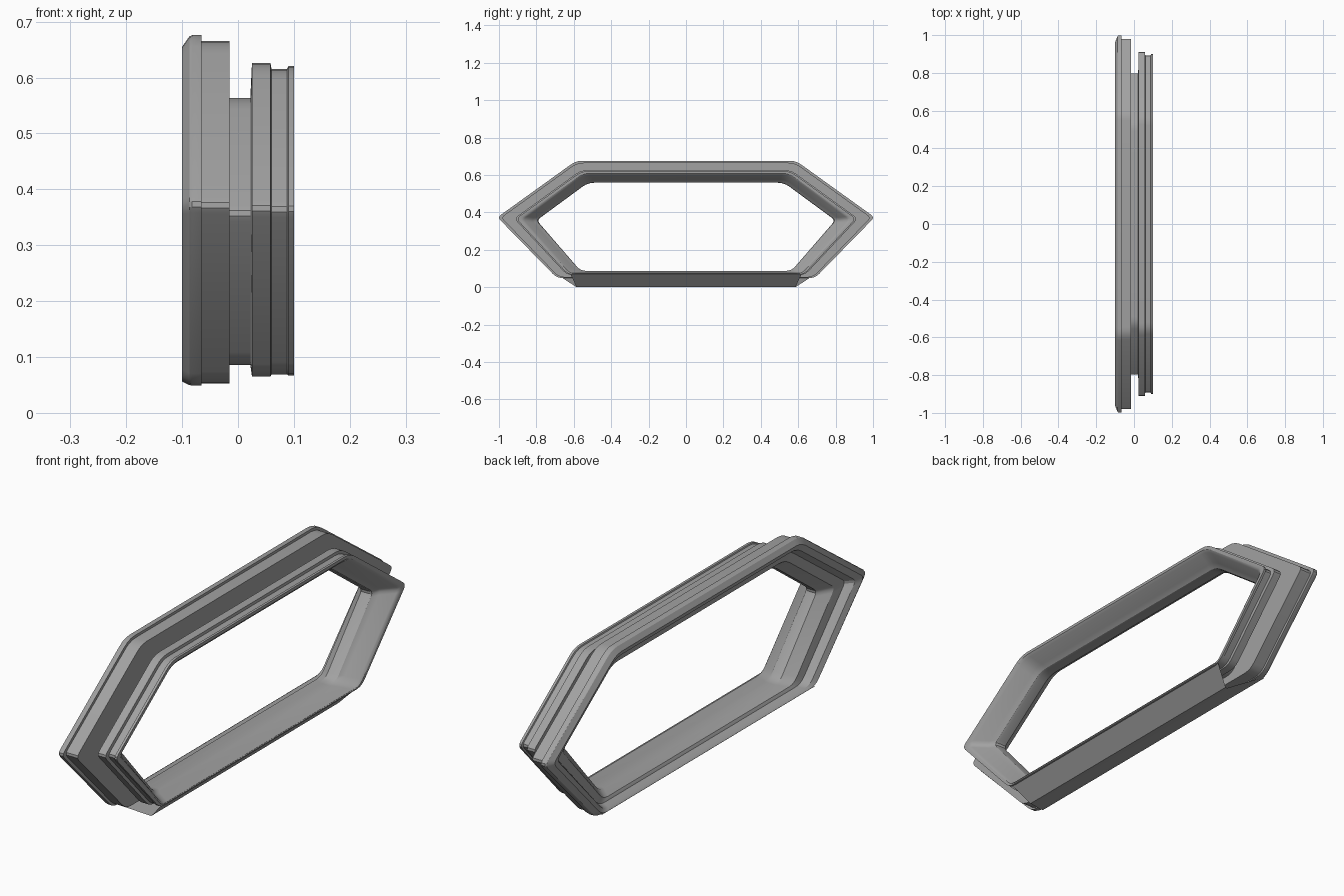
import bpy
from mathutils import Vector

if "Cube" in bpy.data.objects:
    bpy.data.objects.remove(bpy.data.objects["Cube"])

# Hexagon corners (y, z) on the +y side: outer edge, inner edge, rounding length
CORNERS = [((0.588, 0.676), (0.525, 0.560), 0.035),
           ((1.008, 0.374), (0.80, 0.358), 0.022),
           ((0.69, 0.049), (0.565, 0.087), 0.03)]
# Frame cross-section (x, t): t = 0 is the outer edge, t = 1 the inner edge
PROFILE = [(-0.10, 0.18), (-0.087, 0.02), (-0.082, 0.0), (-0.065, 0.0), (-0.065, 0.09),
           (-0.015, 0.09), (-0.015, 0.97), (0.022, 0.97), (0.025, 0.43), (0.058, 0.43),
           (0.060, 0.52), (0.088, 0.52), (0.090, 0.48), (0.10, 0.48), (0.10, 0.58),
           (0.093, 0.66), (0.045, 0.86), (0.030, 0.99), (0.020, 1.01),
           (-0.015, 1.01), (-0.022, 0.96), (-0.055, 0.75), (-0.062, 0.48), (-0.09, 0.36)]

# Dark grey finish
GREY = bpy.data.materials.new("dark_grey")
GREY.diffuse_color = (0.36, 0.36, 0.36, 1)
GREY.use_nodes = True
GREY.node_tree.nodes["Principled BSDF"].inputs["Base Color"].default_value = GREY.diffuse_color


def rounded(points, lengths):
    """Closed polygon with every corner replaced by a short curve."""
    out = []
    n = len(points)
    for i, p in enumerate(points):
        a = p + (points[i - 1] - p).normalized() * lengths[i]
        b = p + (points[(i + 1) % n] - p).normalized() * lengths[i]
        for u in (0, 0.33, 0.67, 1):
            out.append(a * (1 - u) ** 2 + p * 2 * u * (1 - u) + b * u * u)
    return out


def make(name, verts, faces, angle):
    me = bpy.data.meshes.new(name)
    me.from_pydata(verts, [], faces)
    me.materials.append(GREY)
    me.update()
    ob = bpy.data.objects.new(name, me)
    bpy.context.collection.objects.link(ob)
    bpy.ops.object.select_all(action='DESELECT')
    ob.select_set(True)
    bpy.context.view_layer.objects.active = ob
    bpy.ops.object.mode_set(mode='EDIT')
    bpy.ops.mesh.select_all(action='SELECT')
    bpy.ops.mesh.normals_make_consistent(inside=False)
    bpy.ops.object.mode_set(mode='OBJECT')
    bpy.ops.object.shade_smooth_by_angle(angle=angle)
    return ob


# Stepped hexagonal frame: cross-section carried around the rounded hexagon
both = CORNERS + [((-o[0], o[1]), (-i[0], i[1]), r) for o, i, r in reversed(CORNERS)]
lengths = [c[2] for c in both]
outer = rounded([Vector(c[0]) for c in both], lengths)
inner = rounded([Vector(c[1]) for c in both], lengths)
verts, faces = [], []
m, n = len(PROFILE), len(outer)
for o, i in zip(outer, inner):
    for x, t in PROFILE:
        p = o.lerp(i, t)
        verts.append((x, p.x, p.y))
for k in range(n):
    for j in range(m):
        a, b = k * m, ((k + 1) % n) * m
        j2 = (j + 1) % m
        faces.append((a + j, a + j2, b + j2, b + j))
make("hexagonal_frame", verts, faces, 0.5)

# Sill along the bottom: shallow V-shaped keel under the frame, open ends
SILL = [(-0.10, 0.665, 0.055), (-0.082, 0.66, 0.049), (0.022, 0.585, 0.0),
        (0.03, 0.585, 0.0), (0.10, 0.62, 0.075)]
sv = [(x, s * y, z) for s in (1, 0, -1) for x, y, z in SILL]
c = len(SILL)
sf = [(r * c + j, r * c + j + 1, (r + 1) * c + j + 1, (r + 1) * c + j)
      for r in range(2) for j in range(c - 1)]
make("bottom_sill", sv, sf, 0.5)
